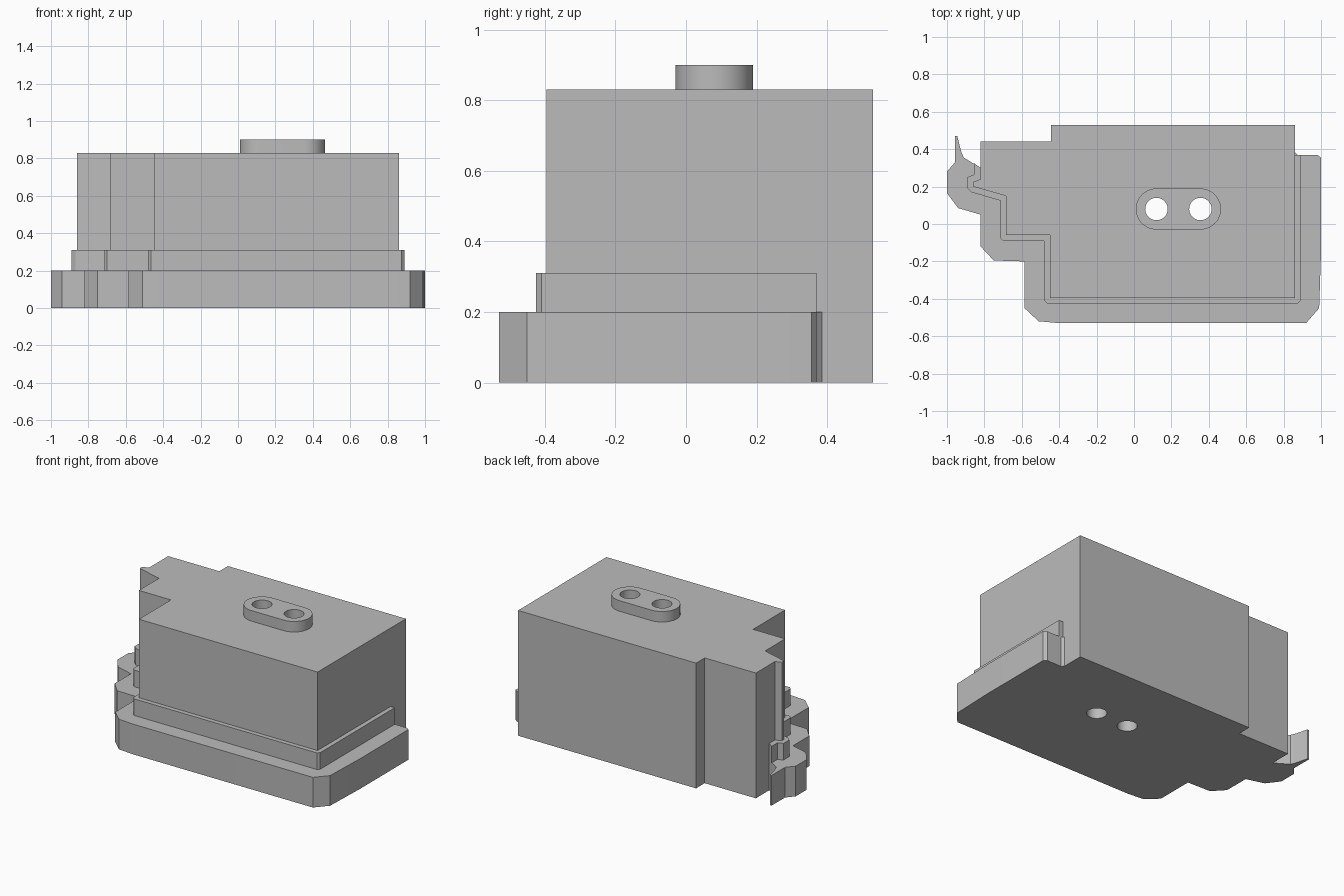
import bpy, bmesh
from math import pi, cos, sin

cube = bpy.data.objects.get("Cube")
if cube:
    bpy.data.objects.remove(cube, do_unlink=True)

grey = bpy.data.materials.new("plain grey")
grey.use_nodes = True
grey.diffuse_color = (0.5, 0.5, 0.5, 1)
grey.node_tree.nodes["Principled BSDF"].inputs["Base Color"].default_value = (0.5, 0.5, 0.5, 1)

HOLES = [0.12, 0.355]   # hole centres along x
HOLE_Y = 0.08


def arc(cx, cy, r, start, end, steps):
    """Points along a circular arc, both ends included."""
    return [(cx + r * cos(start + (end - start) * i / steps),
             cy + r * sin(start + (end - start) * i / steps)) for i in range(steps + 1)]


def slab(name, outline, z0, z1):
    """Extrude a plan outline between two heights."""
    bm = bmesh.new()
    face = bm.faces.new([bm.verts.new((x, y, z0)) for x, y in outline])
    top = bmesh.ops.extrude_face_region(bm, geom=[face])["geom"]
    bmesh.ops.translate(bm, vec=(0, 0, z1 - z0),
                        verts=[v for v in top if isinstance(v, bmesh.types.BMVert)])
    bmesh.ops.recalc_face_normals(bm, faces=bm.faces)
    mesh = bpy.data.meshes.new(name)
    bm.to_mesh(mesh)
    bm.free()
    mesh.materials.append(grey)
    obj = bpy.data.objects.new(name, mesh)
    bpy.context.collection.objects.link(obj)
    return obj


# Back wall shared by all three levels, from the right side round to the left
back = [(0.86, 0.53), (-0.445, 0.53), (-0.445, 0.44), (-0.82, 0.44)]

# Wide base with the hooked left end
base = slab("base", back + [
    (-0.82, 0.30), (-0.91, 0.355), (-0.925, 0.39), (-0.945, 0.47), (-0.957, 0.47),
    (-0.957, 0.33), (-1, 0.28), (-1, 0.165), (-0.94, 0.085), (-0.82, 0.05),
    (-0.82, -0.12), (-0.75, -0.195), (-0.585, -0.2), (-0.585, -0.45),
    (-0.51, -0.52), (-0.4, -0.53), (0.92, -0.53), (0.99, -0.45), (1, -0.15),
    (1, 0.355), (0.98, 0.37), (0.875, 0.37), (0.86, 0.385)], 0, 0.2)

# Narrow shoulder that steps in from the base
shoulder = slab("shoulder", back + [
    (-0.82, 0.30), (-0.855, 0.325), (-0.855, 0.265), (-0.89, 0.25),
    (-0.89, 0.19), (-0.87, 0.17), (-0.715, 0.125), (-0.715, -0.075), (-0.7, -0.09),
    (-0.48, -0.09), (-0.48, -0.41), (-0.465, -0.425), (0.875, -0.425),
    (0.89, -0.41), (0.89, 0.37), (0.86, 0.37)], 0.2, 0.31)

# Tall housing
housing = slab("housing", back + [
    (-0.82, 0.24), (-0.86, 0.225), (-0.86, 0.2), (-0.685, 0.15), (-0.685, -0.06),
    (-0.45, -0.06), (-0.45, -0.395), (0.86, -0.395)], 0.31, 0.83)

# Rounded boss on top
boss = slab("boss", arc(HOLES[1], HOLE_Y, 0.11, -pi / 2, pi / 2, 24)
            + arc(HOLES[0], HOLE_Y, 0.11, pi / 2, 3 * pi / 2, 24), 0.83, 0.9)

# Two round holes bored through every level
cutters = [slab("hole_cutter", arc(x, HOLE_Y, 0.06, 0, 2 * pi * 31 / 32, 31), -0.1, 1)
           for x in HOLES]
parts = [base, shoulder, housing, boss]
for part in parts:
    for cutter in cutters:
        mod = part.modifiers.new("bore", "BOOLEAN")
        mod.operation = "DIFFERENCE"
        mod.solver = "EXACT"
        mod.object = cutter
    bpy.ops.object.select_all(action="DESELECT")
    part.select_set(True)
    bpy.context.view_layer.objects.active = part
    for mod in list(part.modifiers):
        bpy.ops.object.modifier_apply(modifier=mod.name)
    bpy.ops.object.shade_smooth_by_angle(angle=pi / 7)
for cutter in cutters:
    bpy.data.objects.remove(cutter, do_unlink=True)
